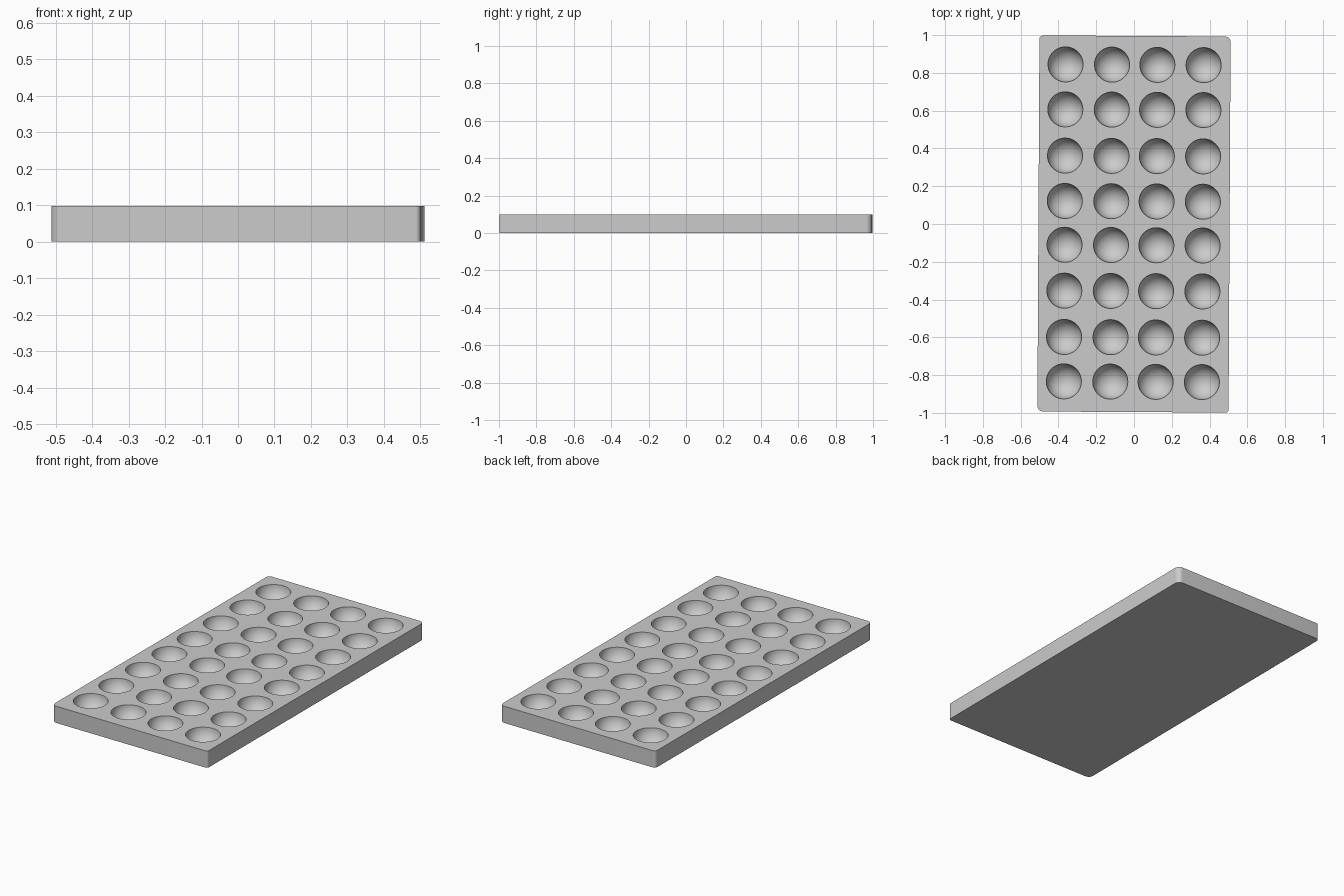
import bpy, bmesh, math
from mathutils import Matrix, Vector

default = bpy.data.objects.get("Cube")
if default:
    bpy.data.objects.remove(default, do_unlink=True)

WIDTH, LENGTH, HEIGHT = 1.012, 1.991, 0.098
PIT_RADIUS = 0.093
TURN = Matrix.Rotation(-0.0055, 4, 'Z')

grey = bpy.data.materials.new("plain grey")
grey.use_nodes = True
colour = (0.6, 0.6, 0.6, 1)
grey.diffuse_color = colour
grey.node_tree.nodes["Principled BSDF"].inputs["Base Color"].default_value = colour


def make_object(name, bm):
    bmesh.ops.recalc_face_normals(bm, faces=bm.faces)
    mesh = bpy.data.meshes.new(name)
    bm.to_mesh(mesh)
    bm.free()
    mesh.materials.append(grey)
    obj = bpy.data.objects.new(name, mesh)
    bpy.context.collection.objects.link(obj)
    return obj


# Slab: rounded rectangle outline, extruded upwards
bm = bmesh.new()
outline = []
corners = [(1, 1, 0.03), (-1, 1, 0.02), (-1, -1, 0.03), (1, -1, 0.015)]
for i, (sx, sy, r) in enumerate(corners):
    for k in range(9):
        a = math.pi / 2 * (i + k / 8)
        outline.append(bm.verts.new((sx * (WIDTH / 2 - r) + r * math.cos(a),
                                     sy * (LENGTH / 2 - r) + r * math.sin(a), 0)))
base = bm.faces.new(outline)
top = bmesh.ops.extrude_face_region(bm, geom=[base])["geom"]
bmesh.ops.translate(bm, vec=(0, 0, HEIGHT),
                    verts=[v for v in top if isinstance(v, bmesh.types.BMVert)])
bmesh.ops.transform(bm, matrix=TURN, verts=bm.verts)
tray = make_object("pitted_tray", bm)

# Round pits: four columns by eight rows
bm = bmesh.new()
for x in (-0.367, -0.121, 0.119, 0.364):
    for y in (0.843, 0.605, 0.36, 0.12, -0.112, -0.355, -0.6, -0.835):
        spot = Matrix.Translation(TURN @ Vector((x, y, HEIGHT + 0.0012)))
        bmesh.ops.create_uvsphere(bm, u_segments=48, v_segments=24,
                                  radius=PIT_RADIUS, matrix=spot)
cutter = make_object("pit_cutter", bm)
cutter.hide_render = True

# Carve the pits, then discard the cutter
cut = tray.modifiers.new("pits", 'BOOLEAN')
cut.operation = 'DIFFERENCE'
cut.solver = 'EXACT'
cut.object = cutter
bpy.ops.object.select_all(action='DESELECT')
bpy.context.view_layer.objects.active = tray
tray.select_set(True)
bpy.ops.object.modifier_apply(modifier=cut.name)
bpy.data.objects.remove(cutter, do_unlink=True)
bpy.ops.object.shade_smooth_by_angle(angle=math.radians(30))
